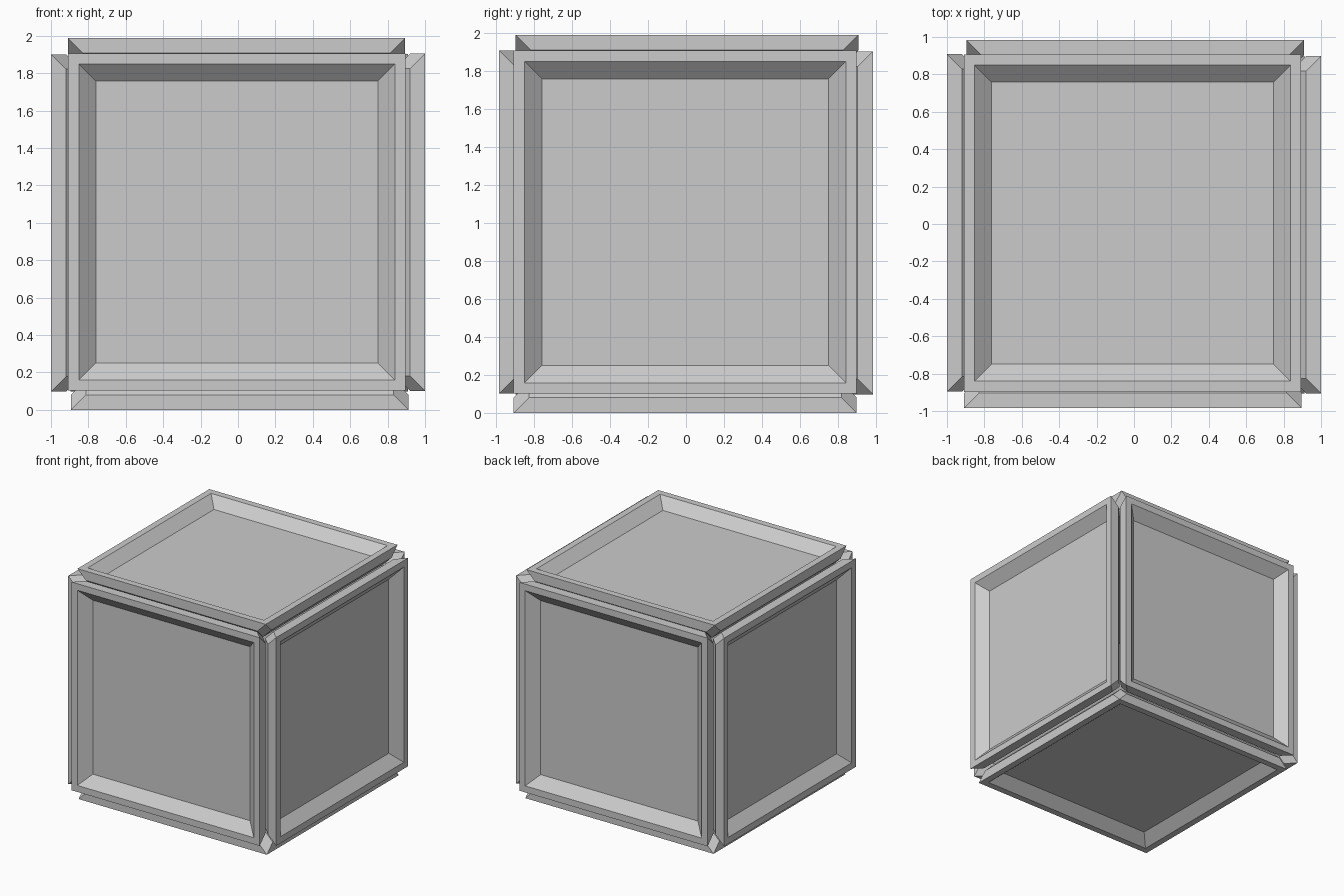
import bpy, bmesh
from mathutils import Matrix, Vector

if "Cube" in bpy.data.objects:
    bpy.data.objects.remove(bpy.data.objects["Cube"])

HALF = 0.902    # half width of a panel
STEP = 0.08     # depth of the straight rim side
RIM = 0.08      # flat border width
BEVEL = 0.13    # width of the sloped recess wall


def panel(name, centre, normal, up):
    """Square plate with clipped inner corners, mitred back and a recessed face."""
    bm = bmesh.new()
    inner = HALF - STEP
    for sx in (-1, 1):
        for sy in (-1, 1):
            bm.verts.new((sx * HALF, sy * HALF, 0))             # outer face
            bm.verts.new((sx * HALF, sy * inner, -STEP))        # clipped corner
            bm.verts.new((sx * inner, sy * HALF, -STEP))
            bm.verts.new((sx * inner, sy * inner, -2 * STEP))   # mitred back
    bmesh.ops.convex_hull(bm, input=bm.verts[:])
    bmesh.ops.dissolve_limit(bm, angle_limit=0.01, verts=bm.verts[:], edges=bm.edges[:])
    bmesh.ops.recalc_face_normals(bm, faces=bm.faces[:])

    # rim and sunken field
    face = max(bm.faces, key=lambda f: f.calc_center_median().z)
    bmesh.ops.inset_individual(bm, faces=[face], thickness=RIM, depth=0)
    bmesh.ops.inset_individual(bm, faces=[face], thickness=BEVEL, depth=0)
    for v in face.verts:
        v.co.z = -STEP

    mesh = bpy.data.meshes.new(name)
    bm.to_mesh(mesh)
    bm.free()
    obj = bpy.data.objects.new(name, mesh)
    n, v = Vector(normal), Vector(up)
    rot = Matrix((v.cross(n), v, n)).transposed().to_4x4()
    obj.matrix_world = Matrix.Translation(centre) @ rot
    bpy.context.collection.objects.link(obj)


# six slightly shifted panels around a hollow cube
panel("front_panel", (-0.006, -0.983, 1.004), (0, -1, 0), (0, 0, 1))
panel("back_panel", (0.007, 0.983, 1.0), (0, 1, 0), (0, 0, 1))
panel("left_panel", (-1.0, 0.006, 0.999), (-1, 0, 0), (0, 0, 1))
panel("right_panel", (1.0, -0.004, 1.003), (1, 0, 0), (0, 0, 1))
panel("top_panel", (-0.008, 0.005, 1.988), (0, 0, 1), (0, 1, 0))
panel("bottom_panel", (0.009, -0.004, 0.0), (0, 0, -1), (0, 1, 0))
